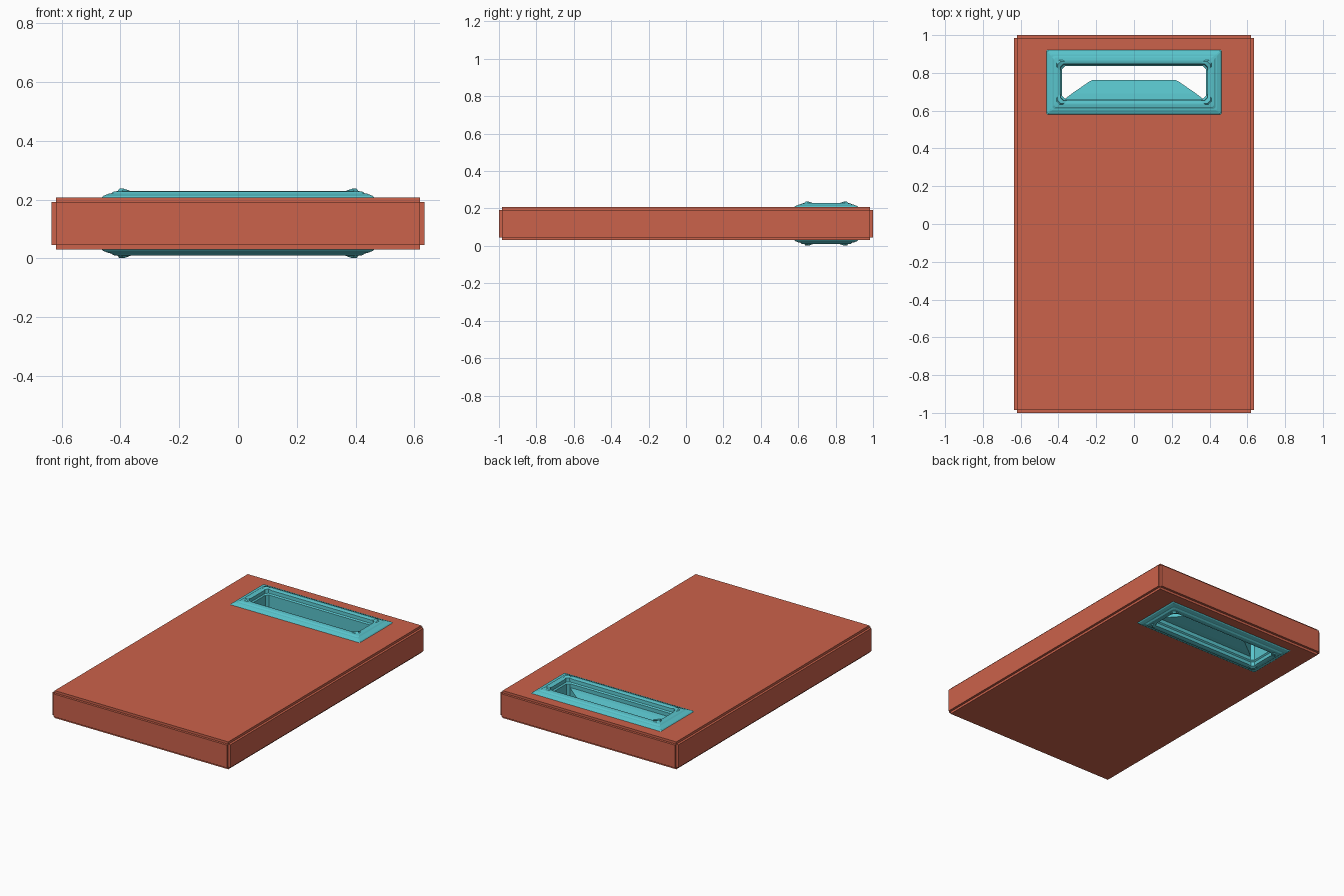
import bpy, bmesh
from mathutils import Vector

if "Cube" in bpy.data.objects:
    bpy.data.objects.remove(bpy.data.objects["Cube"])

MID = 0.119                      # mid height of the slab
SLOT_Y, SX, SY = 0.75, 0.38, 0.087   # slot centre and half sizes


def material(name, col):
    m = bpy.data.materials.new(name)
    m.diffuse_color = (*col, 1)
    m.use_nodes = True
    m.node_tree.nodes["Principled BSDF"].inputs["Base Color"].default_value = m.diffuse_color
    return m


RED = material("brick red", (0.60, 0.122, 0.070))
TEAL = material("teal", (0.10, 0.55, 0.60))


def finish(bm, name, mat):
    bmesh.ops.recalc_face_normals(bm, faces=bm.faces)
    me = bpy.data.meshes.new(name)
    bm.to_mesh(me)
    bm.free()
    ob = bpy.data.objects.new(name, me)
    bpy.context.collection.objects.link(ob)
    me.materials.append(mat)
    return ob


def box(half, centre):
    bm = bmesh.new()
    bmesh.ops.create_cube(bm, size=2)
    for v in bm.verts:
        v.co = Vector(a * b for a, b in zip(v.co, half)) + Vector(centre)
    return bm


# Slab: every face pushed out a little, leaving notched edges
bm = box((0.62, 0.985, 0.0735), (0, 0, MID))
dirs = bmesh.ops.extrude_discrete_faces(bm, faces=bm.faces[:])["faces"]
for f in dirs:
    f.normal_update()
    off = f.calc_center_median() - Vector((0, 0, MID))
    n = f.normal if f.normal.dot(off) > 0 else -f.normal
    bmesh.ops.translate(bm, verts=f.verts[:], vec=n.normalized() * 0.015)
slab = finish(bm, "slab", RED)

# Slot opening cut through the slab
cutter = finish(box((SX + 0.03, SY + 0.03, 0.4), (0, SLOT_Y, MID)), "slot_cutter", TEAL)
cutter.hide_render = True
cutter.hide_viewport = True
mod = slab.modifiers.new("slot", "BOOLEAN")
mod.operation = "DIFFERENCE"
mod.solver = "EXACT"
mod.object = cutter


def ring(bm, grow, z, chamfer, bump):
    """Rectangular loop with cut corners, the corners raised by bump."""
    hx, hy, c, e = SX + grow, SY + grow, chamfer, chamfer + 0.02
    quarter = [(hx, hy - e, 0), (hx, hy - c, bump), (hx - c, hy, bump), (hx - e, hy, 0)]
    pts = []
    for sx, sy in ((1, 1), (-1, 1), (-1, -1), (1, -1)):
        q = quarter if sx * sy > 0 else quarter[::-1]
        pts += [(sx * x, SLOT_Y + sy * y, MID + z + b) for x, y, b in q]
    return [bm.verts.new(p) for p in pts]


# Frame: moulded rim on both sides joined by the slot lining
upper = [(0.085, 0.087, 0.003, 0), (0.078, 0.094, 0.004, 0), (0.060, 0.101, 0.006, 0),
         (0.052, 0.102, 0.008, 0), (0.044, 0.108, 0.010, 0), (0.030, 0.110, 0.014, 0),
         (0.024, 0.110, 0.016, 0.008), (0.010, 0.106, 0.016, 0.004),
         (0.008, 0.085, 0.016, 0), (0.000, 0.078, 0.016, 0)]
lower = [(g, -z, c, -b) for g, z, c, b in reversed(upper)]
bm = bmesh.new()
loops = [ring(bm, *p) for p in upper + lower]
for a, b in zip(loops, loops[1:]):
    for i in range(16):
        j = (i + 1) % 16
        bm.faces.new((a[i], a[j], b[j], b[i]))
finish(bm, "slot_frame", TEAL)

# Grip: tapered tongue on the front wall of the slot
bm = bmesh.new()
rows = []
for hx, y, hz in ((0.375, 0.655, 0.055), (0.33, 0.690, 0.050),
                  (0.24, 0.752, 0.035), (0.22, 0.762, 0.025)):
    rows.append([bm.verts.new((sx * hx, y, MID + sz * hz))
                 for sx, sz in ((1, 1), (-1, 1), (-1, -1), (1, -1))])
for a, b in zip(rows, rows[1:]):
    for i in range(4):
        j = (i + 1) % 4
        bm.faces.new((a[i], a[j], b[j], b[i]))
bm.faces.new(rows[0])
bm.faces.new(rows[-1])
finish(bm, "slot_grip", TEAL)
